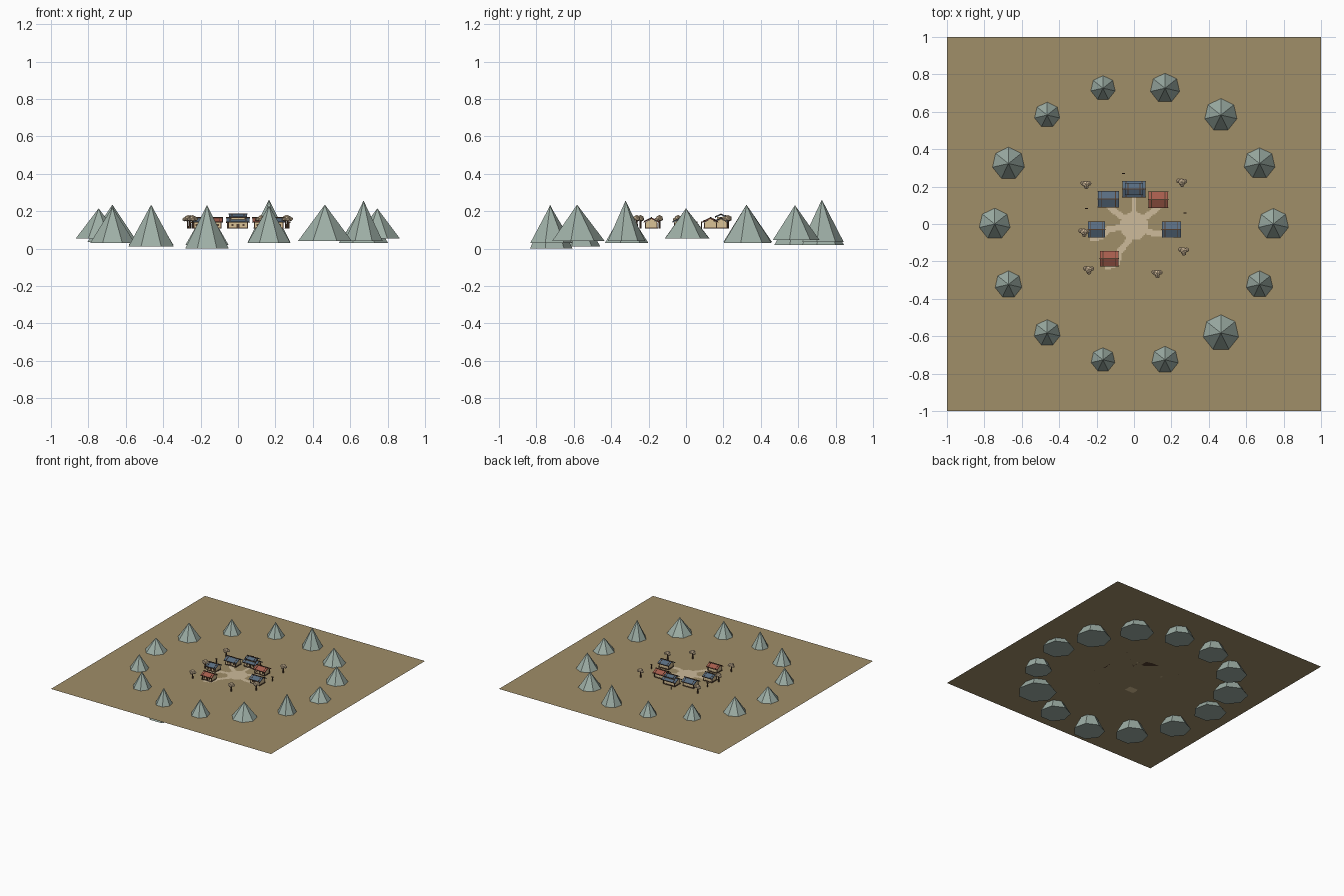
import bpy, bmesh, math
from mathutils import Matrix, Vector

if "Cube" in bpy.data.objects:
    bpy.data.objects.remove(bpy.data.objects["Cube"])


def material(name, rgb):
    lin = [((c / 255 + 0.055) / 1.055) ** 2.4 for c in rgb] + [1]
    m = bpy.data.materials.new(name)
    m.use_nodes = True
    m.diffuse_color = lin
    m.node_tree.nodes["Principled BSDF"].inputs["Base Color"].default_value = lin
    return m


EARTH = material("earth", (160, 142, 104))
ROCK = material("grey_green_rock", (158, 175, 166))
PATH = material("pale_path", (205, 187, 155))
WALL = material("cream_wall", (218, 194, 150))
WOOD = material("dark_wood", (84, 62, 46))
BLUE = material("blue_roof", (88, 108, 128))
RED = material("red_roof", (165, 92, 76))
LEAF = material("cream_blossom", (220, 196, 162))
G = 0.107  # ground level


def finish(name, bm, mat):
    bmesh.ops.recalc_face_normals(bm, faces=bm.faces)
    me = bpy.data.meshes.new(name)
    bm.to_mesh(me)
    bm.free()
    me.materials.append(mat)
    ob = bpy.data.objects.new(name, me)
    bpy.context.collection.objects.link(ob)
    return ob


def boxes(name, mat, items):
    """One object made of boxes, each given as (centre, size)."""
    bm = bmesh.new()
    for c, s in items:
        bmesh.ops.create_cube(bm, size=1, matrix=Matrix.Translation(c) @ Matrix.Diagonal((*s, 1)))
    return finish(name, bm, mat)


def extrude_x(name, mat, profile, x, y, z, width):
    """A (y, z) profile extruded along x."""
    bm = bmesh.new()
    face = bm.faces.new([bm.verts.new((x - width / 2, y + py, z + pz)) for py, pz in profile])
    ext = bmesh.ops.extrude_face_region(bm, geom=[face])["geom"]
    bmesh.ops.translate(bm, vec=(width, 0, 0), verts=[v for v in ext if isinstance(v, bmesh.types.BMVert)])
    return finish(name, bm, mat)


def mountain(name, angle, base, top, radius):
    bm = bmesh.new()
    cx, cy = 0.745 * math.cos(angle), 0.745 * math.sin(angle)
    ring = []
    for i in range(7):
        a = math.tau * i / 7
        ring.append(bm.verts.new((cx + radius * math.sin(a), cy + radius * math.cos(a), base)))
    apex = bm.verts.new((cx, cy, top))
    bm.faces.new(ring)
    for i in range(7):
        bm.faces.new((ring[i], ring[(i + 1) % 7], apex))
    finish(name, bm, ROCK)


# Ground sheet
bm = bmesh.new()
bm.faces.new([bm.verts.new(p) for p in ((-1, -1, G), (1, -1, G), (1, 1, G), (-1, 1, G))])
finish("ground", bm, EARTH)

# Ring of mountains, counter-clockwise from +x: base, top, radius
peaks = [(.055, .215, .123), (.03, .235, .135), (.045, .232, .132), (.035, .262, .117),
         (.02, .22, .118), (.02, .22, .122), (.035, .235, .137), (.055, .215, .125),
         (.03, .222, .122), (.01, .235, .125), (0, .234, .12), (.03, .23, .118),
         (.04, .235, .148), (.04, .257, .105)]
for i, (base, top, radius) in enumerate(peaks):
    mountain(f"mountain_{i + 1}", math.tau * i / 14, base, top, radius)

# Paths: small square paving cells lying near the plaza or a route
centre = Vector((0, -.01))
routes = [[(0, .16)], [(-.08, .05), (-.13, .09)], [(.08, .05), (.13, .09)],
          [(-.14, -.03), (-.18, -.07), (-.22, -.08)], [(.1, -.05), (.2, -.06)],
          [(-.03, -.09), (-.08, -.15), (-.09, -.21), (-.14, -.23)]]
segments = []
for route in routes:
    pts = [centre] + [Vector(p) for p in route]
    segments += list(zip(pts, pts[1:]))


def on_path(p):
    if (p - centre).length < .077:
        return True
    for a, b in segments:
        t = max(0, min(1, (p - a).dot(b - a) / (b - a).length_squared))
        if (p - a.lerp(b, t)).length < .016:
            return True
    return False


bm = bmesh.new()
h = .004
for ix in range(-35, 36):
    for iy in range(-35, 36):
        x, y = ix * 2 * h, iy * 2 * h
        if on_path(Vector((x, y))):
            bm.faces.new([bm.verts.new((x + sx * h, y + sy * h, G + .002))
                          for sx, sy in ((-1, -1), (1, -1), (1, 1), (-1, 1))])
bmesh.ops.remove_doubles(bm, verts=bm.verts, dist=.0005)
finish("paths", bm, PATH)


def gable_roof(name, mat, x, y, z, w, d, rise):
    e, t = d / 2, .006
    outline = [(-e, 0), (0, rise), (e, 0), (e, t), (0, rise + t), (-e, t)]
    extrude_x(name + "_roof", mat, outline, x, y, z, w)
    beams = [((x, y, z + rise + t), (w + .004, .006, .006))]
    for s in (-1, 1):
        beams.append(((x, y + s * e, z + .002), (w + .002, .003, .005)))
    boxes(name + "_roof_beams", WOOD, beams)
    # rafters standing slightly proud of the roof near each end
    for s, side in ((-1, "right"), (1, "left")):
        lifted = [(py, pz + .002) for py, pz in outline]
        extrude_x(f"{name}_{side}_rafter", WOOD, lifted, x + s * w * .34, y, z, .004)


def house(name, x, y, w, d, roof, tall=False):
    bw, bd, eave, rise = w * .8, d * .76, .032, .02
    b, e = bd / 2, eave + .002
    boxes(name + "_plinth", WOOD, [((x, y, G + .003), (bw + .008, bd + .008, .006))])
    body = [(-b, 0), (b, 0), (b, e), (0, e + rise * .9), (-b, e)]
    extrude_x(name + "_walls", WALL, body, x, y, G, bw)
    gable_roof(name, roof, x, y, G + eave, w, d, rise)
    posts = [((x + s * bw / 2, y + q * b, G + eave / 2), (.005, .005, eave))
             for s in (-1, 1) for q in (-1, 1)]
    boxes(name + "_posts", WOOD, posts)
    boxes(name + "_door", WOOD, [((x, y - b, G + .013), (.016, .004, .024))])
    boxes(name + "_windows", WOOD, [((x + s * bw * .3, y - b, G + .019), (.012, .004, .01))
                                    for s in (-1, 1)])
    if tall:
        # upper storey
        boxes(name + "_upper_walls", WALL, [((x, y, G + .05), (w * .6, d * .5, .024))])
        gable_roof(name + "_upper", roof, x, y, G + .058, w * .76, d * .74, .014)


house("main_hall", 0, .187, .125, .085, BLUE, True)
house("northwest_house", -.137, .133, .112, .084, BLUE)
house("northeast_house", .13, .13, .106, .084, RED)
house("west_house", -.2, -.03, .09, .084, BLUE)
house("east_house", .2, -.03, .1, .084, BLUE)
house("southwest_house", -.132, -.185, .1, .08, RED)


def tree(name, x, y):
    bm = bmesh.new()
    bmesh.ops.create_cone(bm, cap_ends=True, segments=6, radius1=.006, radius2=.004, depth=.05,
                          matrix=Matrix.Translation((x, y, G + .025)))
    finish(name + "_trunk", bm, WOOD)
    bm = bmesh.new()
    for dx, dy, dz, r in ((0, 0, .057, .02), (-.017, .006, .05, .014),
                          (.017, .004, .051, .014), (.002, -.015, .049, .014)):
        bmesh.ops.create_icosphere(bm, subdivisions=1, radius=r,
                                   matrix=Matrix.Translation((x + dx, y + dy, G + dz)) @ Matrix.Diagonal((1, 1, .8, 1)))
    finish(name + "_crown", bm, LEAF)


for i, (x, y) in enumerate([(-.257, .213), (.255, .225), (-.268, -.042),
                            (-.243, -.243), (.123, -.263), (.265, -.142)]):
    tree(f"tree_{i + 1}", x, y)

# Small lantern posts
for i, (x, y) in enumerate([(-.055, .27), (-.253, .082), (.272, .058)]):
    boxes(f"lantern_post_{i + 1}", WOOD, [((x, y, G + .015), (.005, .005, .03)),
                                          ((x, y, G + .033), (.016, .006, .008))])
